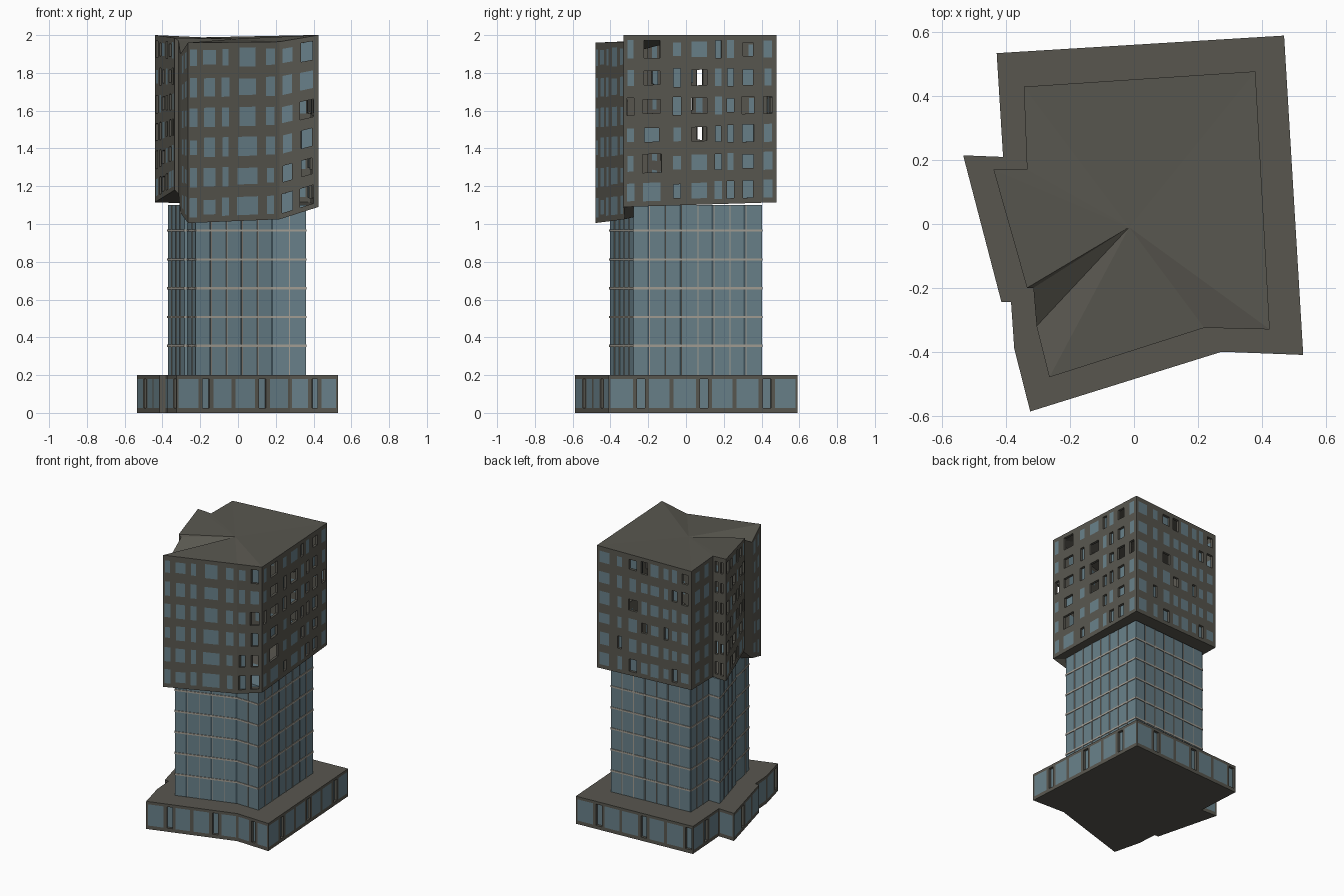
import bpy, bmesh, math, random
from mathutils import Vector, Matrix

if "Cube" in bpy.data.objects:
    bpy.data.objects.remove(bpy.data.objects["Cube"])

random.seed(4)


def mat(name, col):
    m = bpy.data.materials.new(name)
    m.diffuse_color = (*col, 1)
    m.use_nodes = True
    m.node_tree.nodes["Principled BSDF"].inputs["Base Color"].default_value = m.diffuse_color
    return m


CONCRETE = mat("concrete", (0.098, 0.094, 0.078))
GLASS = mat("blue_glass", (0.138, 0.215, 0.25))
DARK = mat("dark_glass", (0.05, 0.085, 0.105))
CREAM = mat("cream_mullion", (0.36, 0.335, 0.29))


def finish(name, bm, mats):
    bmesh.ops.remove_doubles(bm, verts=bm.verts, dist=0.0002)
    me = bpy.data.meshes.new(name)
    bm.to_mesh(me)
    bm.free()
    for m in mats:
        me.materials.append(m)
    ob = bpy.data.objects.new(name, me)
    bpy.context.collection.objects.link(ob)
    return ob


def face(bm, pts, mi=0):
    f = bm.faces.new([bm.verts.new(p) for p in pts])
    f.material_index = mi


def wall_map(p, q, pz, qz):
    """Point on the wall p-q; pz and qz are (bottom, top) heights at the ends."""
    n = Vector((q[1] - p[1], p[0] - q[0], 0)).normalized()

    def at(u, v, depth=0):
        a = Vector((p[0], p[1], pz[0] + (pz[1] - pz[0]) * v))
        b = Vector((q[0], q[1], qz[0] + (qz[1] - qz[0]) * v))
        return a.lerp(b, u) - n * depth
    return at


def cell(bm, at, u0, u1, v0, v1, win, kind):
    """Wall cell with one window: 0 flush glass, 1 recessed glass, 2 open."""
    a0, a1, b0, b1 = win
    out = [(u0, v0), (u1, v0), (u1, v1), (u0, v1)]
    inn = [(a0, b0), (a1, b0), (a1, b1), (a0, b1)]
    d = 0.018 if kind else 0
    for i in range(4):
        j = (i + 1) % 4
        face(bm, [at(*out[i]), at(*out[j]), at(*inn[j]), at(*inn[i])])
        if kind:
            face(bm, [at(*inn[i]), at(*inn[j]), at(*inn[j], d), at(*inn[i], d)])
    if kind < 2:
        face(bm, [at(*w, d) for w in inn], 1)


def edges(pts):
    return [(i, (i + 1) % len(pts)) for i in range(len(pts))]


# ---- podium with a glazed band
base = [(-.325, -.587), (.275, -.40), (.53, -.41), (.47, .59), (-.43, .535),
        (-.41, .21), (-.535, .215), (-.415, -.245), (-.385, -.245), (-.375, -.39)]
bm = bmesh.new()
for i, j in edges(base):
    p, q = base[i], base[j]
    L = math.dist(p, q)
    at = wall_map(p, q, (0, .2), (0, .2))
    if L < .08:
        face(bm, [at(0, 0), at(1, 0), at(1, 1), at(0, 1)])
        continue
    widths, k = [], 0
    while sum(widths) < L - .05:
        widths.append((.14, .065, .13)[k % 3])
        k += 1
    total, u = sum(widths), 0
    for w in widths:
        u1 = u + w / total
        g = .011 / L
        cell(bm, at, u, u1, 0, 1, (u + g, u1 - g, .13, .9), 1 if w < .1 else 0)
        u = u1
face(bm, [(x, y, .2) for x, y in base])
face(bm, [(x, y, 0) for x, y in reversed(base)])
finish("podium", bm, [CONCRETE, GLASS])

# ---- upper block: plan corner and its bottom and top heights
block = [(-.265, -.48, 1.005, 1.96), (.22, -.325, 1.025, 1.965), (.425, -.33, 1.09, 2.0),
         (.38, .478, 1.115, 2.0), (-.345, .43, 1.125, 1.985), (-.335, .17, 1.12, 1.995),
         (-.44, .17, 1.115, 2.0), (-.335, -.2, 1.18, 1.985), (-.315, -.2, 1.16, 1.97),
         (-.305, -.32, 1.06, 1.90)]

# ---- glass shaft with mullions
shaft = [(x * .845, y * .84) for x, y, a, b in block]
Z0, Z1 = .2, 1.1
bm = bmesh.new()
bars = bmesh.new()


def bar(p, q, u, width, z, height):
    d = Vector((q[0] - p[0], q[1] - p[1], 0)).normalized()
    n = Vector((d.y, -d.x, 0))
    c = Vector((*p, 0)).lerp(Vector((*q, 0)), u) + Vector((0, 0, z))
    m = Matrix((d * width, n * .008, Vector((0, 0, height)))).transposed().to_4x4()
    bmesh.ops.create_cube(bars, size=1, matrix=Matrix.Translation(c) @ m)


for i, j in edges(shaft):
    p, q = shaft[i], shaft[j]
    L = math.dist(p, q)
    at = wall_map(p, q, (Z0, Z1), (Z0, Z1))
    n = max(1, round(L / .085))
    for k in range(n):
        a, b = k / n, (k + 1) / n
        s = b - .012 / L if k % 2 == 0 and n > 2 else b
        face(bm, [at(a, 0), at(s, 0), at(s, 1), at(a, 1)], 0)
        if s < b:
            face(bm, [at(s, 0), at(b, 0), at(b, 1), at(s, 1)], 1)
        if k:
            bar(p, q, a, .005, (Z0 + Z1) / 2, Z1 - Z0)
    for z in (.355, .508, .66, .812, .965):
        bar(p, q, .5, L, z, .012)
face(bm, [(x, y, Z1) for x, y in shaft])
finish("glass_shaft", bm, [GLASS, DARK])
finish("shaft_mullions", bars, [CREAM])

# Window columns per long wall: (centre, width) as shares of the wall length
cols = {
    0: [(.06, .08), (.235, .13), (.41, .075), (.65, .2), (.9, .09)],
    1: [(.2, .25), (.7, .32)],
    2: [(.045, .045), (.185, .11), (.35, .05), (.495, .09), (.62, .042), (.70, .042),
        (.815, .075), (.945, .055)],
    3: [(.08, .1), (.24, .05), (.38, .08), (.5, .06), (.61, .08), (.73, .05), (.82, .05), (.93, .07)],
    4: [(.28, .2), (.7, .2)],
    5: [(.28, .2), (.68, .2)],
    6: [(.1, .1), (.27, .08), (.43, .12), (.6, .07), (.77, .1), (.91, .07)],
    9: [(.3, .2), (.7, .2)],
}
# Window kinds, top row first: 0 flush glass, 1 recessed glass, 2 open
kinds = {
    1: ["01", "00", "02", "01", "12", "12"],
    2: ["02001020", "02120110", "22120122", "01021110", "02001010", "00100110"],
    3: ["00120002", "00000012", "00200000", "00020100", "01000000", "00100010"],
    5: ["22"] * 6,
    6: ["120210", "021021", "202120", "120212", "212010", "021200"],
}
bm = bmesh.new()
for i, j in edges(block):
    P, Q = block[i], block[j]
    at = wall_map(P[:2], Q[:2], P[2:], Q[2:])
    if i not in cols:
        face(bm, [at(0, 0), at(1, 0), at(1, 1), at(0, 1)])
        continue
    cs = cols[i]
    cuts = [0] + [(a[0] + a[1] / 2 + b[0] - b[1] / 2) / 2 for a, b in zip(cs, cs[1:])] + [1]
    for r in range(6):
        v0, v1 = (5 - r) / 6, (6 - r) / 6
        for k, (c, w) in enumerate(cs):
            room = min(c - cuts[k], cuts[k + 1] - c) * .9
            half = min(w / 2 * random.uniform(.85, 1.15), room)
            h = random.choice((.085, .095, .1, .075)) / .93 / 2
            mid = (v0 + v1) / 2
            kind = int(kinds[i][r][k]) if i in kinds else 0
            cell(bm, at, cuts[k], cuts[k + 1], v0, v1, (c - half, c + half, mid - h, mid + h), kind)
finish("upper_block_walls", bm, [CONCRETE, GLASS])

# ---- folded roof and soffit meeting at a central point
for name, h, zc, up in (("folded_roof", 3, 1.98, True), ("soffit", 2, 1.10, False)):
    bm = bmesh.new()
    for i, j in edges(block):
        a, b = [(block[k][0], block[k][1], block[k][h]) for k in (i, j)]
        c = (-.015, -.01, zc)
        face(bm, [a, b, c] if up else [b, a, c])
    finish(name, bm, [CONCRETE])
